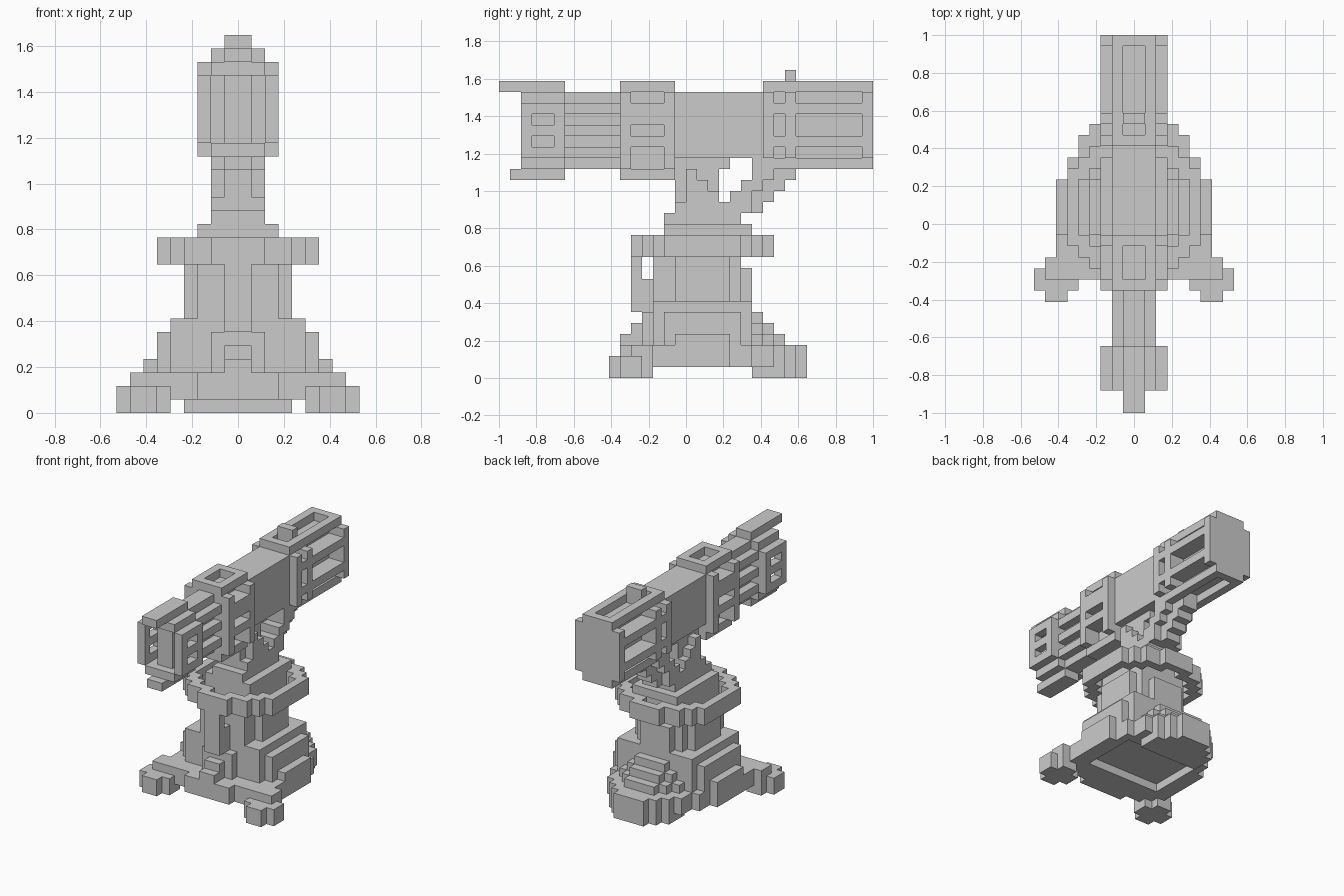
import bpy, bmesh
from itertools import product

old = bpy.data.objects.get("Cube")
if old:
    bpy.data.objects.remove(old, do_unlink=True)

U = 2 / 34  # one block

grey = bpy.data.materials.new("plain_grey")
grey.use_nodes = True
COLOUR = (0.6, 0.6, 0.6, 1)
grey.diffuse_color = COLOUR
grey.node_tree.nodes["Principled BSDF"].inputs["Base Color"].default_value = COLOUR


def mid(w, y0, y1, z0, z1):
    """Blocks of a box centred on x, of half width w."""
    return set(product(range(-w, w), range(y0, y1), range(z0, z1)))


def pair(x0, x1, y0, y1, z0, z1):
    """Blocks of a box and its mirror image across x."""
    right = set(product(range(x0, x1), range(y0, y1), range(z0, z1)))
    return right | {(-1 - x, y, z) for x, y, z in right}


def tiers(rows, z0, z1):
    """Stepped round plate from (half width, y start, y end) rows."""
    return set().union(*(mid(w, a, b, z0, z1) for w, a, b in rows))


parts = {}

# Base plate, hollow below, with nested side panels and a stepped front
base = tiers([(3, -6, 9), (4, -5, 9), (5, -5, 8), (6, -3, 6), (7, -3, 4)], 1, 3)
base -= mid(5, -2, 5, 1, 2)
for w, y0, y1, top in [(7, -1, 4, 4), (6, -2, 5, 6), (5, -3, 6, 7)]:
    base |= mid(w, y0, y1, 2, top)
base |= mid(2, -4, -3, 2, 6)
for y0, top in [(-6, 4), (-5, 5), (-4, 9)]:
    base |= mid(1, y0, -3, 2, top)
parts["base"] = base

# Feet
parts["front_feet"] = (pair(6, 8, -7, -3, 0, 2) | pair(5, 9, -6, -4, 0, 2)
                       | pair(4, 8, -5, -3, 1, 3))
rear = tiers([(4, 6, 9), (3, 6, 10), (2, 6, 11)], 0, 2)
rear |= tiers([(3, 6, 10), (2, 6, 11)], 2, 3)
for i in range(3):
    rear |= tiers([(4, 5, 7 - i), (3, 5, 8 - i), (2, 5, 9 - i)], 3 + i, 4 + i)
parts["rear_foot"] = rear

# Eight sided column
parts["column"] = (tiers([(4, -1, 4), (3, -2, 5), (2, -3, 6)], 7, 10)
                   | tiers([(4, -1, 4), (3, -3, 5)], 10, 11) | mid(3, -2, 5, 11, 13))
parts["front_strut"] = mid(1, -5, -4, 6, 13)
parts["side_struts"] = pair(2, 3, -3, -2, 7, 12)

# Hollow collar
outer = tiers([(6, -2, 5), (5, -3, 6), (4, -4, 7), (2, -5, 8)], 11, 13)
inner = tiers([(5, -1, 4), (4, -2, 5), (3, -3, 6), (1, -4, 7)], 11, 13)
parts["collar"] = outer - inner

# Neck with stepped cheeks, and stepped rear brace
neck = (mid(3, -2, 6, 13, 14) | mid(2, -2, 5, 14, 15) | mid(2, -1, 3, 15, 16)
        | mid(1, -1, 3, 16, 20) | mid(1, 3, 4, 19, 20))
for i in range(3):
    neck |= pair(1, 2, 0, 3 - i, 16 + i, 17 + i)
parts["neck"] = neck
brace = mid(2, 3, 6, 15, 16) | mid(2, 6, 8, 18, 20)
for i in range(4):
    brace |= mid(1, 4 + i, 7 + i, 15 + i, 17 + i) | pair(1, 2, 4 + i, 6 + i, 16 + i, 17 + i)
parts["rear_brace"] = brace

# Barrel body, set in from the band and the rear housing
parts["barrel_body"] = mid(2, -1, 7, 20, 26)

# Ribbed front barrel
front = mid(1, -11, -6, 19, 26)
for z in (20, 22, 24):
    front |= mid(2, -11, -6, z, z + 1)
parts["front_barrel"] = front

# Band around the barrel with deep side and top windows
band = mid(3, -6, -1, 19, 26) | mid(2, -6, -1, 18, 27)
for z0, z1 in [(25, 26), (22, 23), (19, 21)]:
    band -= pair(1, 3, -5, -2, z0, z1)
parts["band"] = band - mid(1, -5, -2, 26, 27)

# Muzzle with side windows, and fins above and below
muzzle = pair(2, 3, -15, -11, 20, 25) | mid(2, -15, -11, 25, 26) | mid(2, -15, -11, 19, 20)
muzzle |= mid(1, -14, -11, 20, 25) | mid(2, -12, -11, 20, 25)
for z in (21, 23):
    muzzle -= pair(2, 3, -14, -12, z, z + 1)
parts["muzzle"] = muzzle
parts["top_fin"] = mid(1, -17, -11, 26, 27)
parts["bottom_fin"] = mid(1, -16, -11, 18, 19)

# Rear housing with deep windows, and sight
housing = mid(3, 7, 17, 20, 26) | mid(2, 7, 17, 19, 27)
for y0, y1 in [(8, 9), (10, 16)]:
    for z0, z1 in [(25, 26), (22, 24), (20, 21)]:
        housing -= pair(1, 3, y0, y1, z0, z1)
    housing -= mid(1, y0, y1, 26, 27) | mid(1, y0, y1, 19, 20)
parts["rear_housing"] = housing
parts["sight"] = mid(1, 9, 10, 27, 28)

filled = set().union(*parts.values())

# Faces of a block: direction and its corners
SIDES = []
for axis, s in product(range(3), (0, 1)):
    corners = []
    for a, b in [(0, 0), (1, 0), (1, 1), (0, 1)]:
        c = [0, 0, 0]
        c[axis], c[(axis + 1) % 3], c[(axis + 2) % 3] = s, a, b
        corners.append(c)
    step = [0, 0, 0]
    step[axis] = 2 * s - 1
    SIDES.append((step, corners if s else corners[::-1]))


def build(name, blocks):
    """Mesh of the open outer faces of a part, with flat areas merged."""
    bm = bmesh.new()
    for p in sorted(blocks):
        for step, corners in SIDES:
            if tuple(a + b for a, b in zip(p, step)) not in filled:
                bm.faces.new([bm.verts.new([(a + b) * U for a, b in zip(p, c)])
                              for c in corners])
    bmesh.ops.remove_doubles(bm, verts=bm.verts, dist=U / 100)
    bmesh.ops.dissolve_limit(bm, angle_limit=0.01, verts=bm.verts, edges=bm.edges)
    mesh = bpy.data.meshes.new(name)
    bm.to_mesh(mesh)
    bm.free()
    mesh.materials.append(grey)
    bpy.context.collection.objects.link(bpy.data.objects.new(name, mesh))


done = set()
for name, blocks in parts.items():
    build(name, blocks - done)
    done |= blocks
